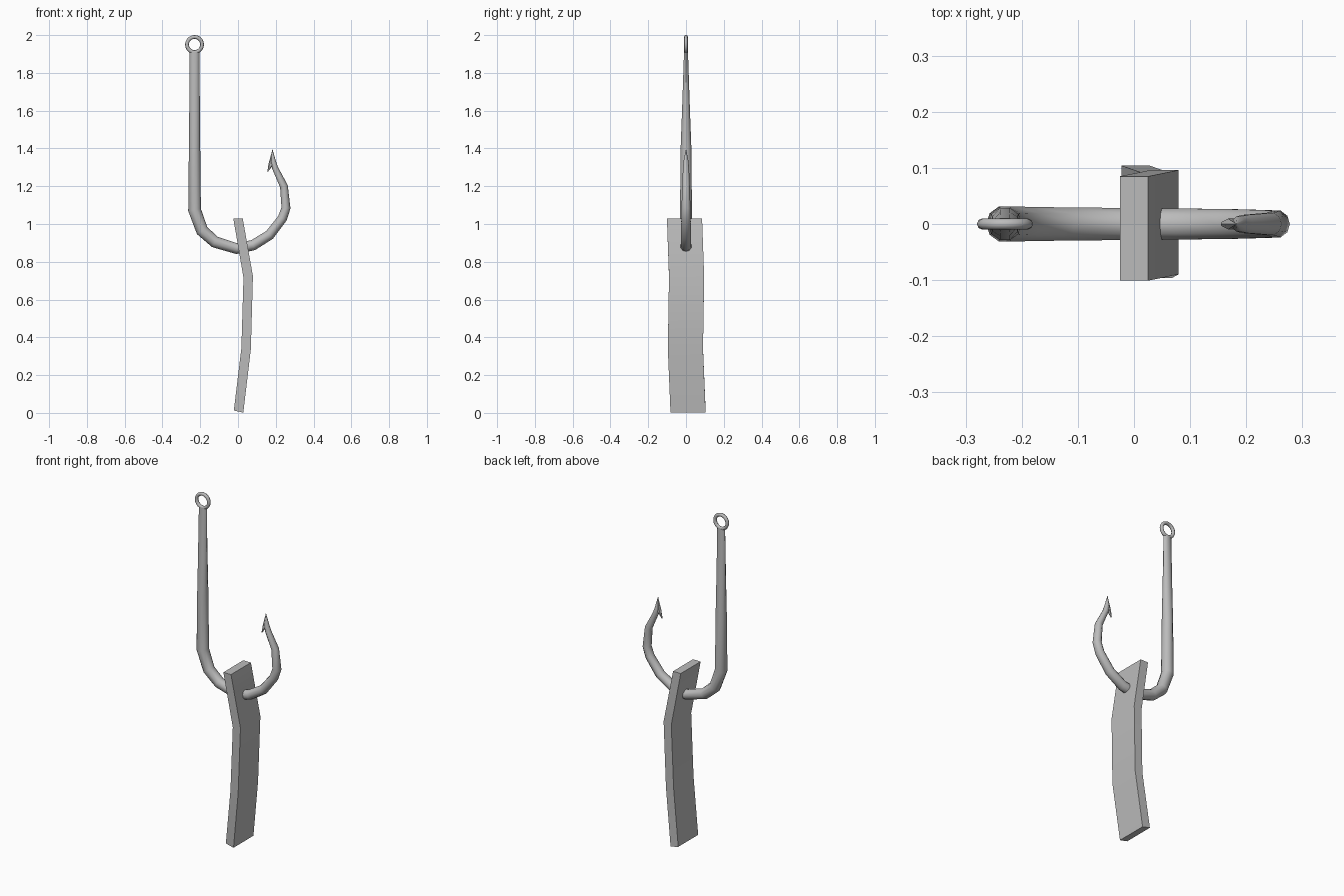
import bpy, bmesh, math
from mathutils import Vector

cube = bpy.data.objects.get("Cube")
if cube:
    bpy.data.objects.remove(cube, do_unlink=True)

grey = bpy.data.materials.new("plain grey")
grey.use_nodes = True
colour = (0.5, 0.5, 0.5, 1)
grey.diffuse_color = colour
grey.node_tree.nodes["Principled BSDF"].inputs["Base Color"].default_value = colour


def finish(obj, angle=40):
    obj.data.materials.append(grey)
    bpy.ops.object.select_all(action='DESELECT')
    obj.select_set(True)
    bpy.context.view_layer.objects.active = obj
    bpy.ops.object.shade_smooth_by_angle(angle=math.radians(angle))


def loft(name, rings, angle=40):
    """Skin a list of equal-sized point rings and cap both ends."""
    bm = bmesh.new()
    loops = [[bm.verts.new(p) for p in ring] for ring in rings]
    for a, b in zip(loops, loops[1:]):
        for i in range(len(a)):
            j = (i + 1) % len(a)
            bm.faces.new((a[i], a[j], b[j], b[i]))
    bm.faces.new(loops[0])
    bm.faces.new(loops[-1])
    bmesh.ops.recalc_face_normals(bm, faces=bm.faces)
    mesh = bpy.data.meshes.new(name)
    bm.to_mesh(mesh)
    bm.free()
    obj = bpy.data.objects.new(name, mesh)
    bpy.context.collection.objects.link(obj)
    finish(obj, angle)


def tube(name, path, sides, angle=40):
    """Sweep an ellipse along (x, z, in-plane radius, y radius) stations."""
    rings = []
    for k, (x, z, r, ry) in enumerate(path):
        p = Vector((x, 0, z))
        prev, nxt = path[max(k - 1, 0)], path[min(k + 1, len(path) - 1)]
        d1 = Vector((x - prev[0], 0, z - prev[1])).normalized()
        d2 = Vector((nxt[0] - x, 0, nxt[1] - z)).normalized()
        t = (d1 + d2).normalized()
        n = Vector((t.z, 0, -t.x))
        turn = [2 * math.pi * i / sides for i in range(sides)]
        rings.append([p + n * r * math.cos(a) + Vector((0, ry * math.sin(a), 0))
                      for a in turn])
    loft(name, rings, angle)


# Shank and bend, tapering to the eye and to the point
tube("hook", [
    (-.23, 1.91, .026, .011), (-.23, 1.6, .028, .022), (-.23, 1.4, .03, .03),
    (-.23, 1.075, .034, .033), (-.19, .965, .033, .032), (-.122, .905, .031, .031),
    (-.008, .87, .029, .03), (.08, .888, .028, .029), (.167, .942, .027, .028),
    (.235, 1.03, .025, .026), (.254, 1.085, .024, .025), (.243, 1.2, .021, .021),
    (.197, 1.295, .016, .017), (.187, 1.33, .014, .014), (.182, 1.395, .001, .001)], 10)

# Barb sweeping back from the point
tube("barb", [(.156, 1.275, .001, .004), (.174, 1.315, .013, .011),
              (.182, 1.39, .001, .001)], 6, 30)

# Line eye on top of the shank
bpy.ops.mesh.primitive_torus_add(
    major_radius=.04, minor_radius=.01, major_segments=20, minor_segments=8,
    location=(-.23, 0, 1.95), rotation=(math.pi / 2, 0, 0))
eye = bpy.context.object
eye.name = "eye_ring"
finish(eye, 60)

# Bent bait strip: (centre x, centre y, z, tilt of the section)
stations = [(.003, .011, .007, .006), (.043, -.003, .34, .003),
            (.054, .003, .72, -.004), (0, -.008, 1.03, 0)]
strip = []
for x, y, z, tilt in stations:
    strip.append([(x + sx * .025, y + sy * .093, z - sx * tilt)
                  for sx, sy in ((-1, -1), (1, -1), (1, 1), (-1, 1))])
loft("bait_strip", strip, 35)
